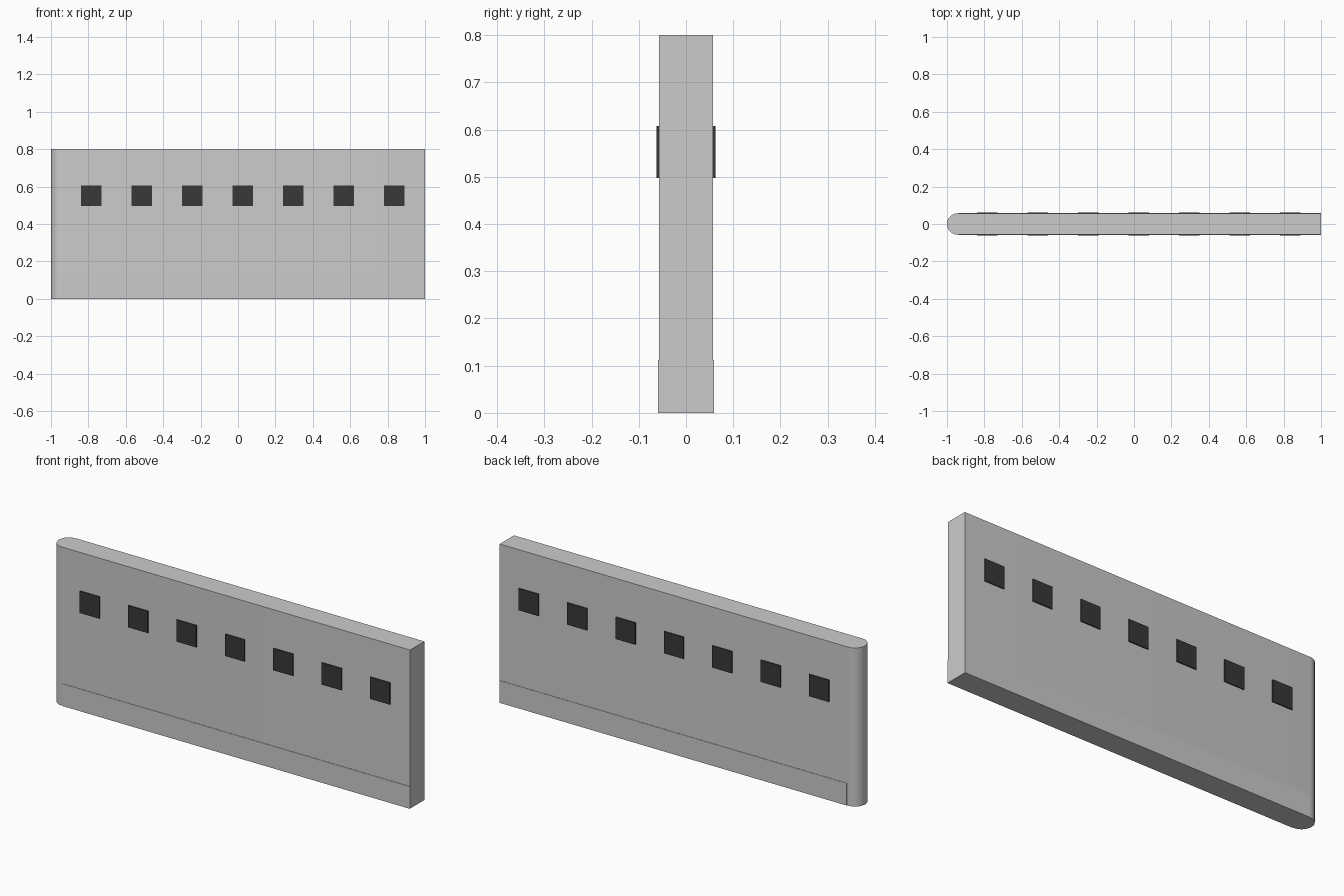
import bpy, bmesh, math

if "Cube" in bpy.data.objects:
    bpy.data.objects.remove(bpy.data.objects["Cube"])

HALF = 0.057      # half thickness of the panel
NOSE_X = -0.943   # centre of the rounded end
HEIGHT = 0.80


def make_object(name, bm):
    mesh = bpy.data.meshes.new(name)
    bmesh.ops.recalc_face_normals(bm, faces=bm.faces)
    bm.to_mesh(mesh)
    bm.free()
    obj = bpy.data.objects.new(name, mesh)
    bpy.context.collection.objects.link(obj)
    return obj


def box(name, x0, x1, y0, y1, z0, z1):
    bm = bmesh.new()
    bmesh.ops.create_cube(bm, size=1)
    for v in bm.verts:
        v.co.x = x1 if v.co.x > 0 else x0
        v.co.y = y1 if v.co.y > 0 else y0
        v.co.z = z1 if v.co.z > 0 else z0
    return make_object(name, bm)


# Main panel: straight slab with a half-round nose on the left end
steps = 16
outline = [(1, -HALF), (1, HALF)]
for i in range(steps + 1):
    a = math.pi / 2 + math.pi * i / steps
    outline.append((NOSE_X + HALF * math.cos(a), HALF * math.sin(a)))
bm = bmesh.new()
face = bm.faces.new([bm.verts.new((x, y, 0)) for x, y in outline])
top = bmesh.ops.extrude_face_region(bm, geom=[face])["geom"]
bmesh.ops.translate(bm, vec=(0, 0, HEIGHT),
                    verts=[g for g in top if isinstance(g, bmesh.types.BMVert)])
panel = make_object("panel", bm)
bpy.context.view_layer.objects.active = panel
panel.select_set(True)
bpy.ops.object.shade_smooth_by_angle(angle=math.radians(30))

# Slightly thicker skirt along the bottom
box("skirt", -0.938, 1, -0.059, 0.059, 0, 0.112)

# Dark window panes, seven on each face
dark = bpy.data.materials.new("dark_glass")
dark.diffuse_color = (0.04, 0.04, 0.04, 1)
dark.use_nodes = True
dark.node_tree.nodes["Principled BSDF"].inputs["Base Color"].default_value = dark.diffuse_color
for side, label in ((-1, "front"), (1, "back")):
    for i in range(7):
        x = -0.785 + 0.27 * i
        y0, y1 = sorted((side * 0.0565, side * 0.0625))
        pane = box(f"{label}_window_{i + 1}", x - 0.055, x + 0.055, y0, y1, 0.497, 0.607)
        pane.data.materials.append(dark)
